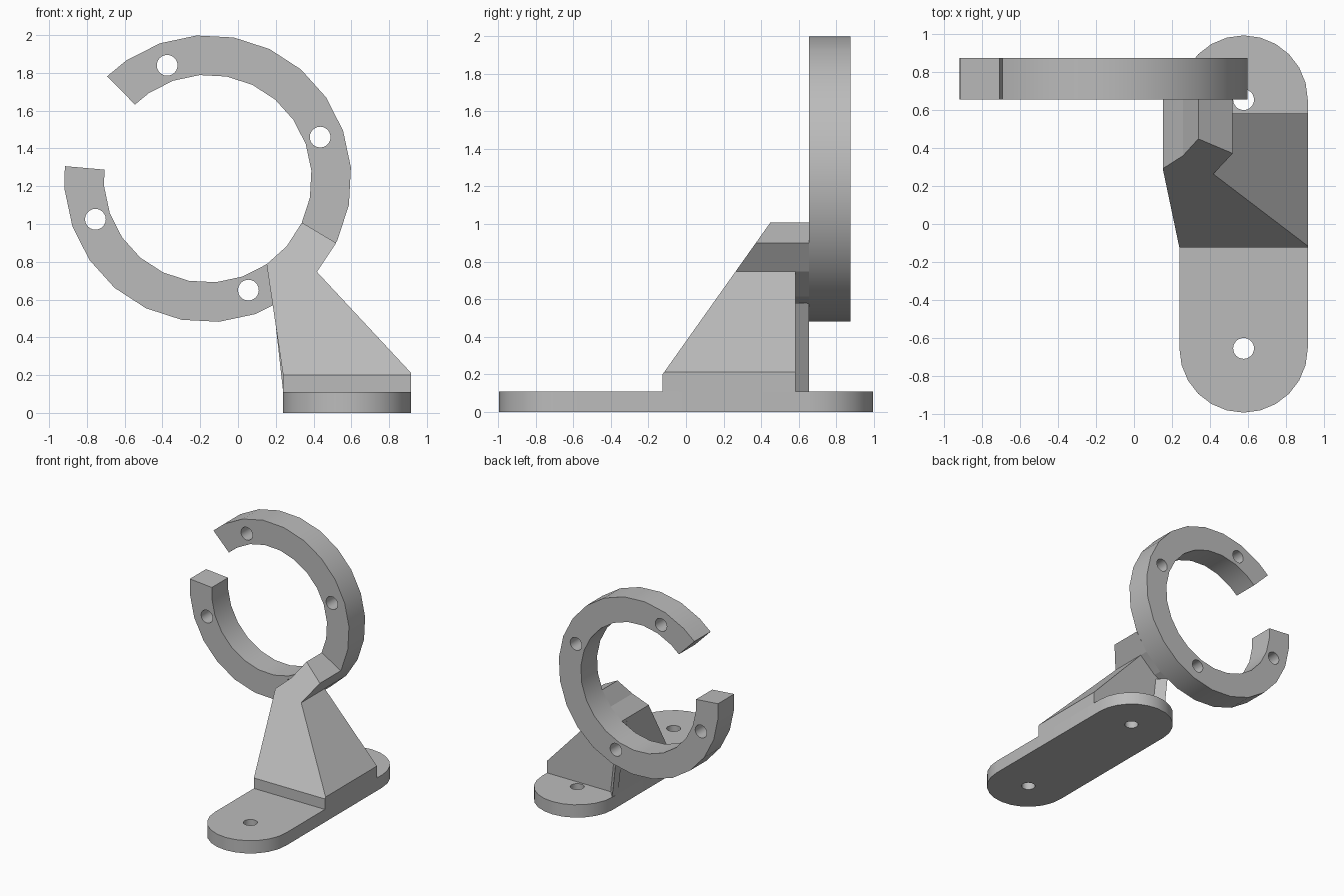
import bpy, bmesh
from math import sin, cos, radians
from mathutils import Vector

cube = bpy.data.objects.get("Cube")
if cube:
    bpy.data.objects.remove(cube, do_unlink=True)

grey = bpy.data.materials.new("plain grey")
grey.use_nodes = True
grey.diffuse_color = (0.5, 0.5, 0.5, 1)
grey.node_tree.nodes["Principled BSDF"].inputs["Base Color"].default_value = (0.5, 0.5, 0.5, 1)

CX, CZ, OUTER, INNER = -0.16, 1.24, 0.76, 0.55
FRONT, BACK = 0.655, 0.875      # ring depth range
BASE_X, BASE_R, BASE_H, HOLE_Y = 0.577, 0.338, 0.11, 0.655


def arc(cx, cy, r, angles):
    return [(cx + r * cos(radians(a)), cy + r * sin(radians(a))) for a in angles]


def finish(name, bm):
    bmesh.ops.recalc_face_normals(bm, faces=bm.faces)
    mesh = bpy.data.meshes.new(name)
    bm.to_mesh(mesh)
    bm.free()
    obj = bpy.data.objects.new(name, mesh)
    bpy.context.collection.objects.link(obj)
    mesh.materials.append(grey)
    return obj


def prism(name, points, start, end, axis="Y", cut=None):
    """Extrude a 2D outline along Y (outline in XZ) or Z (outline in XY)."""
    place = (lambda p, d: (p[0], d, p[1])) if axis == "Y" else (lambda p, d: (p[0], p[1], d))
    bm = bmesh.new()
    face = bm.faces.new([bm.verts.new(place(p, start)) for p in points])
    new = bmesh.ops.extrude_face_region(bm, geom=[face])["geom"]
    shift = Vector(place((0, 0), end - start))
    bmesh.ops.translate(bm, vec=shift, verts=[v for v in new if isinstance(v, bmesh.types.BMVert)])
    if cut:
        res = bmesh.ops.bisect_plane(bm, geom=bm.verts[:] + bm.edges[:] + bm.faces[:],
                                     plane_co=cut[0], plane_no=cut[1], clear_outer=True)
        edges = [e for e in res["geom_cut"] if isinstance(e, bmesh.types.BMEdge)]
        bmesh.ops.contextual_create(bm, geom=edges)
    return finish(name, bm)


def drill(obj, centres, start, end, axis):
    """Cut round holes through a part."""
    for c in centres:
        cutter = prism("hole_cutter", arc(*c, 0.055, range(0, 360, 15)), start, end, axis)
        cutter.hide_render = True
        mod = obj.modifiers.new("hole", "BOOLEAN")
        mod.operation, mod.object, mod.solver = "DIFFERENCE", cutter, "EXACT"
        bpy.context.view_layer.objects.active = obj
        bpy.ops.object.modifier_apply(modifier=mod.name)
        bpy.data.objects.remove(cutter, do_unlink=True)


def smooth(obj):
    bpy.ops.object.select_all(action="DESELECT")
    obj.select_set(True)
    bpy.context.view_layer.objects.active = obj
    bpy.ops.object.shade_smooth_by_angle(angle=radians(30))


# Open ring with four screw holes
steps = [175] + [184.5 + 15 * i for i in range(21)] + [494.5]
ring = prism("open_ring", arc(CX, CZ, OUTER, steps) + arc(CX, CZ, INNER, steps[::-1]), FRONT, BACK)
drill(ring, [(-0.375, 1.84), (0.435, 1.46), (-0.755, 1.025), (0.055, 0.65)], 0.6, 0.95, "Y")
smooth(ring)

# Rounded base plate with two screw holes
half = range(0, 181, 15)
outline = arc(BASE_X, HOLE_Y, BASE_R, half) + arc(BASE_X, -HOLE_Y, BASE_R, [a + 180 for a in half])
base = prism("base_plate", outline, 0, BASE_H, "Z")
drill(base, [(BASE_X, HOLE_Y), (BASE_X, -HOLE_Y)], -0.1, 0.2, "Z")
smooth(base)

# Sloped support, its front trimmed by a leaning plane
slope = (Vector((0, -0.125, 0.2)), Vector((0, -0.81, 0.575)))
seat = arc(CX, CZ, INNER, [304.5, 319.5, 335])
tip = arc(CX, CZ, OUTER, [333.4, 319.5])
left_foot, right_foot = 0.239, 0.915
support = [(left_foot, BASE_H), (left_foot, 0.2)] + seat + tip + [(right_foot, 0.213), (right_foot, BASE_H)]
prism("support", support, -0.125, 0.583, cut=slope)

# Neck joining the support to the ring
neck = seat + tip + arc(CX, CZ, OUTER, [304.5]) + [(0.187, 0.57)]
prism("support_neck", neck, 0.583, FRONT)

# Thin tapering rib behind the support
bm = bmesh.new()
rows = []
for x, z, w in [(left_foot, BASE_H, 0.07), (0.187, 0.58, 0.07)]:
    rows.append([bm.verts.new(p) for p in [(x, 0.583, z), (x + w, 0.583, z), (x + 0.005, FRONT, z)]])
bm.faces.new(rows[0])
bm.faces.new(rows[1])
for i in range(3):
    j = (i + 1) % 3
    bm.faces.new([rows[0][i], rows[0][j], rows[1][j], rows[1][i]])
finish("support_rib", bm)
